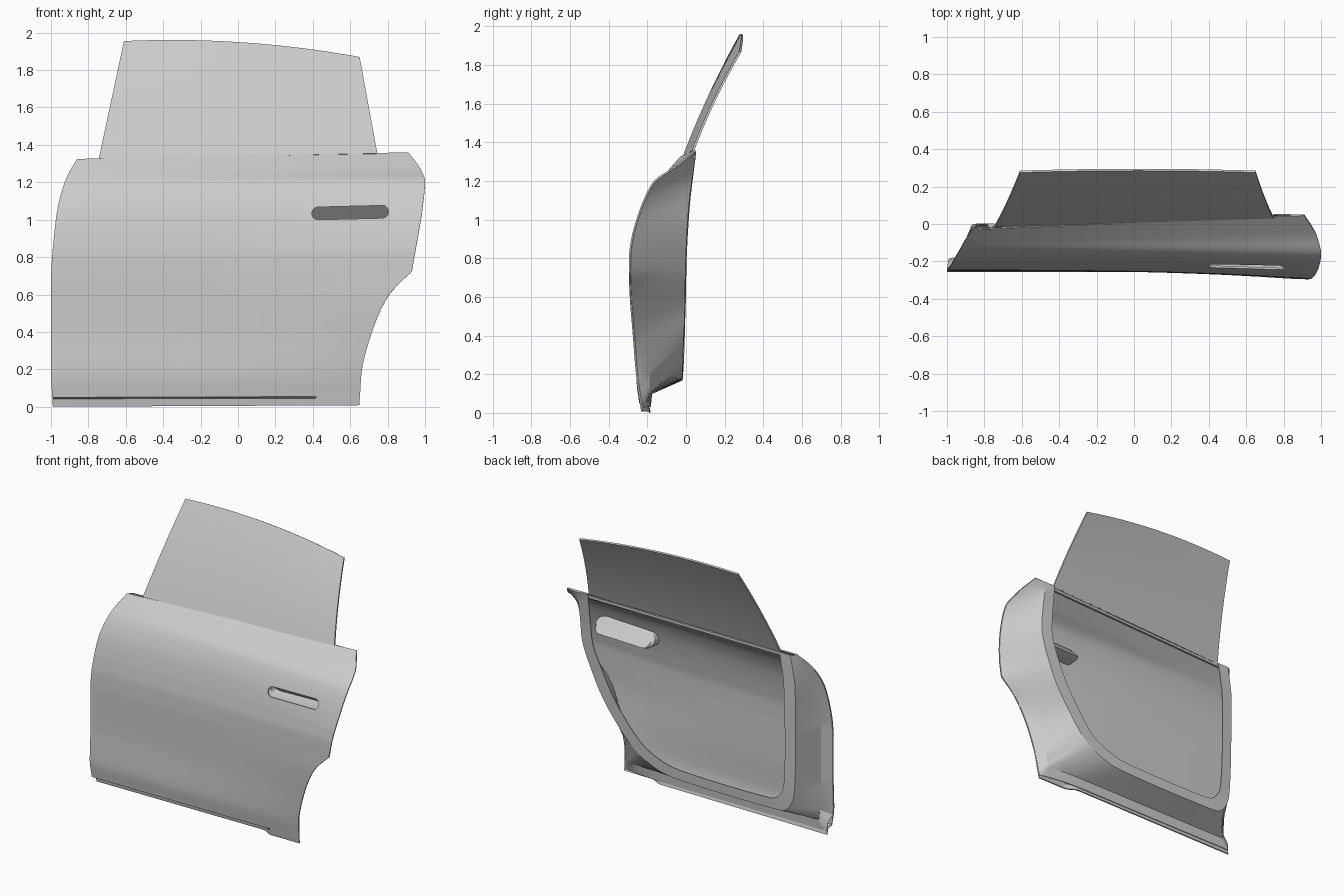
import bpy, math
from mathutils import Vector

if "Cube" in bpy.data.objects:
    bpy.data.objects.remove(bpy.data.objects["Cube"])


def smooth_path(pts, n):
    """Non-overshooting curve through 3D control points, n steps per interval."""
    pts = [Vector(p) for p in pts]
    d = [b - a for a, b in zip(pts, pts[1:])]
    tan = [d[0]]
    for a, b in zip(d, d[1:]):
        tan.append(Vector([2 * p * q / (p + q) if p * q > 0 else 0 for p, q in zip(a, b)]))
    tan.append(d[-1])
    out = []
    for i in range(len(d)):
        for k in range(n):
            t = k / n
            out.append(pts[i] * (2*t**3 - 3*t*t + 1) + tan[i] * (t**3 - 2*t*t + t)
                       + pts[i+1] * (3*t*t - 2*t**3) + tan[i+1] * (t**3 - t*t))
    return out + [pts[-1]]


def sheet(name, rows, closed=False, caps=()):
    """Mesh skinned across rows of points; caps lists the rows to fill."""
    n = len(rows[0])
    verts = [p for r in rows for p in r]
    faces = []
    for r in range(len(rows) - 1):
        for c in range(n if closed else n - 1):
            e = (c + 1) % n
            faces.append((r*n + c, r*n + e, (r+1)*n + e, (r+1)*n + c))
    faces += [tuple(range(r*n, r*n + n)) for r in caps]
    me = bpy.data.meshes.new(name)
    me.from_pydata(verts, [], faces)
    ob = bpy.data.objects.new(name, me)
    bpy.context.collection.objects.link(ob)
    return ob


def activate(ob):
    bpy.ops.object.select_all(action='DESELECT')
    ob.select_set(True)
    bpy.context.view_layer.objects.active = ob


def finish(ob, thickness=0, offset=0, cutter=None, angle=30):
    activate(ob)
    if thickness:
        m = ob.modifiers.new("thickness", 'SOLIDIFY')
        m.thickness, m.offset = thickness, offset
        bpy.ops.object.modifier_apply(modifier=m.name)
    if cutter:
        m = ob.modifiers.new("cut", 'BOOLEAN')
        m.object, m.operation, m.solver = cutter, 'DIFFERENCE', 'EXACT'
        bpy.ops.object.modifier_apply(modifier=m.name)
    bpy.ops.object.shade_smooth_by_angle(angle=math.radians(angle))


def lerp(a, b, t):
    return a + (b - a) * t


def ramp(a, b, x):
    t = min(1, max(0, (x - a) / (b - a)))
    return t * t * (3 - 2 * t)


# Outer skin: spans between the left edge and the wheel-arch edge
left = ([Vector((-.99, -.232, 0)), Vector((-.991, -.236, .02)), Vector((-.992, -.24, .042))]
        + smooth_path([(-.993, -.242, .05), (-1, -.256, .18), (-1, -.248, .41),
                       (-1, -.249, .57), (-1, -.25, .70)], 10)[:-1]
        + smooth_path([(-1, -.25, .70), (-.994, -.247, .80), (-.985, -.235, .9), (-.965, -.2, 1.06),
                       (-.93, -.14, 1.19), (-.905, -.095, 1.25), (-.86, -.03, 1.325)], 10))
right = ([Vector((.65, -.232, .008)), Vector((.65, -.235, .025)), Vector((.651, -.238, .045))]
         + smooth_path([(.652, -.239, .055), (.66, -.257, .18), (.72, -.276, .41),
                        (.81, -.291, .60), (.93, -.296, .725)], 10)[:-1]
         + smooth_path([(.93, -.296, .725), (.946, -.294, .82), (.96, -.283, .9), (.985, -.24, 1.05),
                        (1.0, -.165, 1.2), (.977, -.065, 1.27), (.91, .045, 1.36)], 10))
skin_rows = []
for i, (a, b) in enumerate(zip(left, right)):
    power = 3 - 2 * ramp(.85, 1.3, a.z)
    row = []
    for k in range(51):
        u = k / 50
        p = a.lerp(b, u)
        p.y = lerp(a.y, b.y, u ** power)
        # sill step along the lower edge
        if i < 3:
            p.y += .04 * (1 - ramp(.34, .42, p.x))
        row.append(p)
    skin_rows.append(row)
skin = sheet("outer_skin", skin_rows)
skin_pts = [p for r in skin_rows for p in r]


def skin_y(x, z):
    near = sorted(skin_pts, key=lambda p: (p.x - x)**2 + (p.z - z)**2)[:4]
    w = [1 / ((p.x - x)**2 + (p.z - z)**2 + 1e-6) for p in near]
    return sum(p.y * q for p, q in zip(near, w)) / sum(w)


# Handle slot and the pocket behind it (back of the pocket leans forward at the top)
def capsule(half_len, half_h, depth, flat=None, lean=0, n=10):
    out = []
    for side in (0, 1):
        for k in range(n + 1):
            a = -math.pi / 2 + math.pi * (k / n + side)
            dx = (half_len - half_h) * (1 if side == 0 else -1) + half_h * math.cos(a)
            dz = half_h * math.sin(a)
            x, z = .6 + dx, 1.038 + dz + .025 * dx
            y = flat if flat is not None else skin_y(x, z) + depth
            out.append(Vector((x, y - lean * dz, z)))
    return out


cutter = sheet("slot_cutter", [capsule(.205, .034, 0, -.4), capsule(.205, .034, 0, -.1)], True, (0, 1))
activate(cutter)
bpy.ops.object.mode_set(mode='EDIT')
bpy.ops.mesh.select_all(action='SELECT')
bpy.ops.mesh.normals_make_consistent(inside=False)
bpy.ops.object.mode_set(mode='OBJECT')
cutter.hide_render = True
finish(skin, .008, -1, cutter)
cutter.hide_set(True)

pocket = sheet("handle_pocket", [capsule(.205, .034, .002), capsule(.207, .036, .012),
                                 capsule(.24, .052, .014), capsule(.235, .05, 0, -.165, .5),
                                 capsule(.215, .04, 0, -.145, .9)], True, (4,))
finish(pocket)

# Inner frame: skin edge, hem step, flange outer edge, flange inner edge
edge = [(-.86, -.02, 1.32), (-.965, -.188, 1.06), (-.998, -.24, .7), (-.998, -.232, .3),
        (-.985, -.185, .03), (-.4, -.185, .03), (.3, -.185, .03), (.645, -.225, .03),
        (.72, -.262, .41), (.925, -.283, .725), (.983, -.228, 1.05), (.905, .048, 1.355)]
hem = [(-.855, -.01, 1.32), (-.925, -.15, 1.06), (-.94, -.19, .7), (-.94, -.19, .3),
       (-.93, -.178, .1), (-.4, -.178, .1), (.3, -.178, .1), (.60, -.19, .1),
       (.64, -.19, .41), (.84, -.185, .74), (.92, -.15, 1.05), (.88, .048, 1.353)]
flange_out = [(-.83, 0, 1.322), (-.865, -.005, 1.06), (-.865, -.01, .7), (-.85, -.015, .32),
              (-.74, -.02, .175), (-.4, -.02, .17), (.1, -.02, .18), (.36, -.02, .26),
              (.59, -.01, .5), (.735, -.005, .75), (.825, .01, 1.05), (.825, .05, 1.352)]
flange_in = [(-.745, 0, 1.322), (-.78, 0, 1.06), (-.785, -.005, .7), (-.77, -.01, .36),
             (-.66, -.015, .245), (-.36, -.015, .24), (.06, -.015, .25), (.30, -.015, .32),
             (.51, -.005, .54), (.65, 0, .78), (.74, .015, 1.05), (.745, .05, 1.352)]
loops = [smooth_path(p, 8) for p in (edge, hem, flange_out, flange_in)]


def at_height(path, z):
    for a, b in zip(path, path[1:]):
        if a.z <= z <= b.z:
            return a.lerp(b, (z - a.z) / (b.z - a.z))
    return path[0] if z < path[0].z else path[-1]


# Fit the frame's outer loops to the skin's edges
for i in range(len(loops[0])):
    if i < 29 or i > 54:
        side, s = (left, 1) if i < 29 else (right, -1)
        e, h = loops[0][i], loops[1][i]
        q = at_height(side, e.z)
        if i != 55:
            e.x, e.y = q.x + .003 * s, q.y + .008
        q = at_height(side, h.z)
        h.x = max(h.x, q.x + .015) if s > 0 else min(h.x, q.x - .03)
finish(sheet("inner_frame", loops), .006, angle=22)

# Belt rail behind the base of the window
section = [(-.012, -.028), (.003, -.028), (.003, -.01), (-.012, -.01)]
ends = [(-.78, -.006, 1.325), (.78, .038, 1.352)]
rail = sheet("belt_rail", [[Vector((x, y + dy, z + dz)) for dy, dz in section] for x, y, z in ends],
             True, (0, 1))
finish(rail)

# Window glass, leaning inward with a slight bow
glass_rows = []
for j in range(17):
    v = j / 16
    row = []
    for k in range(33):
        u = k / 32
        arch = 4 * u * (1 - u)
        x = lerp(lerp(-.745, .745, u), lerp(-.61, .65, u), v)
        z = lerp(lerp(1.322, 1.352, u), lerp(1.952, 1.867, u) + .036 * arch, v)
        y = lerp(lerp(-.012, .035, u), .28 + .01 * arch, v) - .014 * 4 * v * (1 - v)
        row.append(Vector((x, y, z)))
    glass_rows.append(row)
finish(sheet("window_glass", glass_rows), .012)
